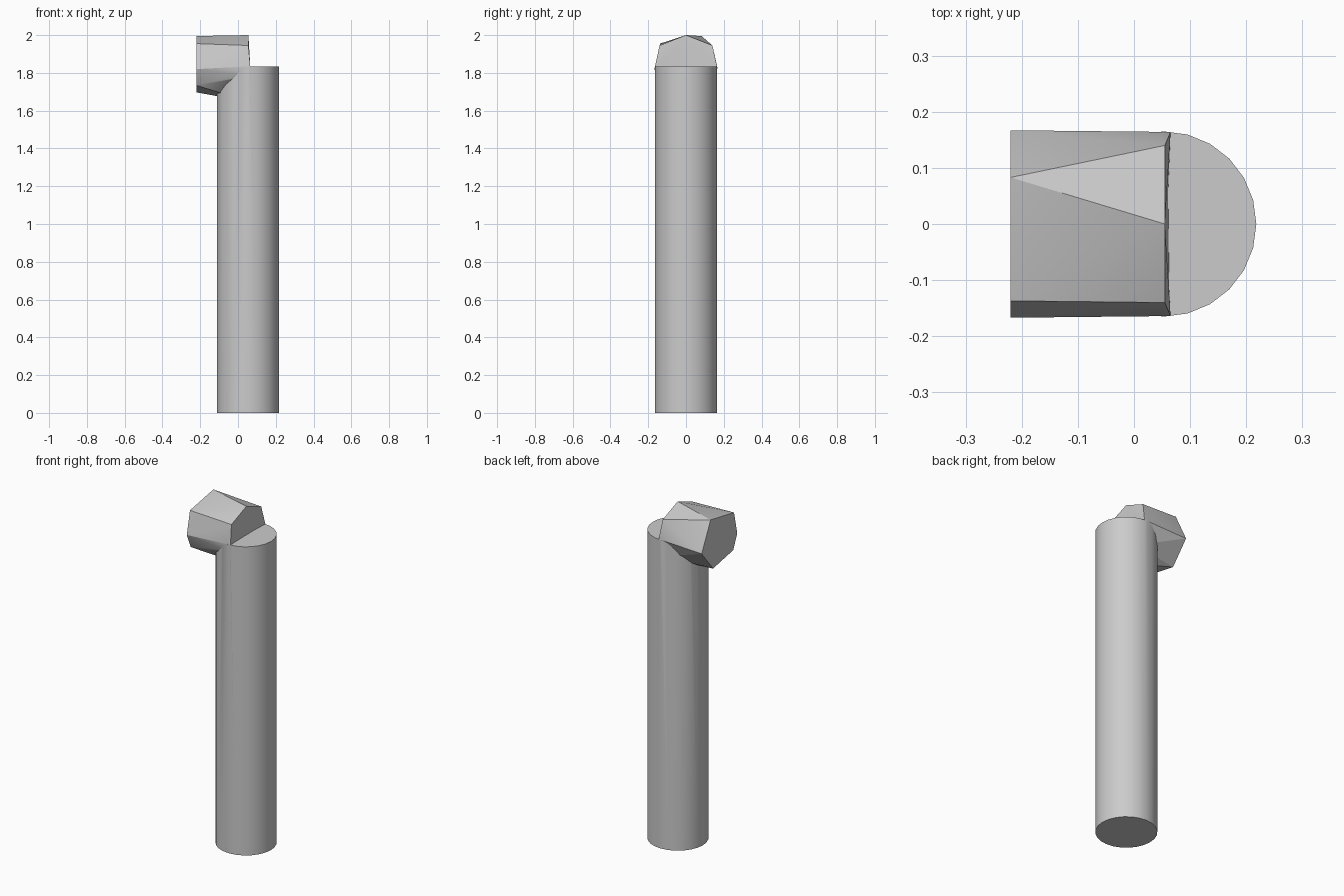
import bpy
import bmesh
from math import radians

cube = bpy.data.objects.get("Cube")
if cube:
    bpy.data.objects.remove(cube, do_unlink=True)

grey = bpy.data.materials.new("plain grey")
grey.use_nodes = True
colour = (0.6, 0.6, 0.6, 1)
grey.diffuse_color = colour
grey.node_tree.nodes["Principled BSDF"].inputs["Base Color"].default_value = colour

RADIUS, AXIS_X, POST_TOP = 0.165, 0.053, 1.835

# Upright post
bpy.ops.mesh.primitive_cylinder_add(vertices=24, radius=RADIUS, depth=POST_TOP,
                                    location=(AXIS_X, 0, POST_TOP / 2))
post = bpy.context.object
post.name = "post_with_side_head"
post.data.materials.append(grey)

# Faceted head, lofted from its outer section to its inner section (y, z)
outer = [(0.083, 1.995), (-0.137, 1.955), (-0.167, 1.82),
         (-0.13, 1.734), (0.06, 1.697), (0.167, 1.825)]
inner = [(0.14, 1.945), (0, 2.0), (-0.14, 1.945), (-0.164, 1.835),
         (-0.15, 1.785), (0, 1.645), (0.1, 1.71), (0.164, 1.835)]
bm = bmesh.new()
a = [bm.verts.new((-0.22, y, z)) for y, z in outer]
b = [bm.verts.new((0.065 if z < 1.9 else 0.055, y, z)) for y, z in inner]
bm.faces.new(a)
bm.faces.new(b)
bm.faces.new((a[0], b[0], b[1]))              # top wedge
for i in range(5):                            # side panels
    bm.faces.new((a[i], b[i + 1], b[i + 2], a[i + 1]))
bm.faces.new((a[4], b[6], b[7], a[5]))        # rear underside
bm.faces.new((a[5], b[7], b[0], a[0]))        # rear side
bmesh.ops.recalc_face_normals(bm, faces=bm.faces)
bmesh.ops.triangulate(bm, faces=bm.faces)
mesh = bpy.data.meshes.new("head")
bm.to_mesh(mesh)
bm.free()
mesh.materials.append(grey)
head = bpy.data.objects.new("head", mesh)
bpy.context.collection.objects.link(head)

# Merge the head into the post
union = post.modifiers.new("union", 'BOOLEAN')
union.operation = 'UNION'
union.solver = 'EXACT'
union.object = head
bpy.context.view_layer.objects.active = post
bpy.ops.object.modifier_apply(modifier=union.name)
bpy.data.objects.remove(head, do_unlink=True)

bpy.ops.object.select_all(action='DESELECT')
post.select_set(True)
bpy.ops.object.shade_smooth_by_angle(angle=radians(25))
